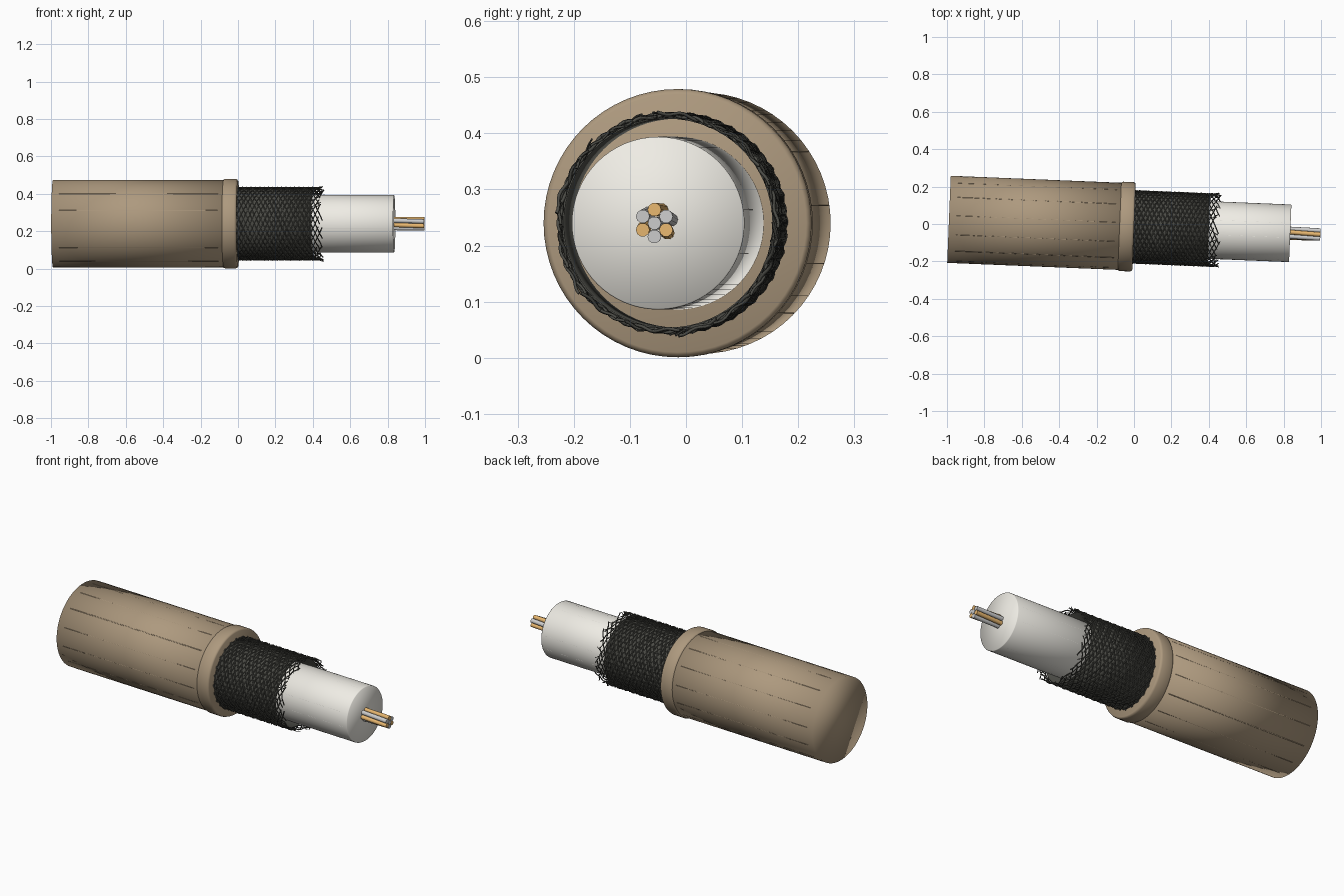
import bpy, bmesh, math, random
from mathutils import Matrix, Vector

if "Cube" in bpy.data.objects:
    bpy.data.objects.remove(bpy.data.objects["Cube"])

random.seed(4)
# The cable axis lies along local x and is turned slightly about z
PLACE = Matrix.Translation((0, -0.0155, 0.24)) @ Matrix.Rotation(-math.atan(0.041), 4, 'Z')


def material(name, rgb):
    m = bpy.data.materials.new(name)
    m.diffuse_color = (*rgb, 1)
    m.use_nodes = True
    m.node_tree.nodes["Principled BSDF"].inputs["Base Color"].default_value = m.diffuse_color
    return m


TAN = material("tan_rubber", (0.42, 0.32, 0.21))
WHITE = material("white_plastic", (0.86, 0.84, 0.78))
DARK = material("dark_metal", (0.07, 0.07, 0.06))
COPPER = material("copper", (0.80, 0.47, 0.16))
SILVER = material("silver", (0.62, 0.62, 0.62))


def lathe(name, profile, mat, sides=64, closed=False):
    """Turn an (x, radius) profile round the cable axis; open ends are capped."""
    bm = bmesh.new()
    rings = []
    for x, r in profile:
        rings.append([bm.verts.new((x, r * math.cos(a), r * math.sin(a)))
                      for a in (2 * math.pi * i / sides for i in range(sides))])
    pairs = list(zip(rings, rings[1:]))
    if closed:
        pairs.append((rings[-1], rings[0]))
    for a, b in pairs:
        for i in range(sides):
            j = (i + 1) % sides
            bm.faces.new((a[i], a[j], b[j], b[i]))
    if not closed:
        bm.faces.new(rings[0])
        bm.faces.new(rings[-1])
    bmesh.ops.recalc_face_normals(bm, faces=bm.faces)
    for f in bm.faces:
        f.smooth = True
    me = bpy.data.meshes.new(name)
    bm.to_mesh(me)
    bm.free()
    me.materials.append(mat)
    ob = bpy.data.objects.new(name, me)
    ob.matrix_world = PLACE
    bpy.context.collection.objects.link(ob)
    return ob


def wires(name, paths, radius, mat, res=0):
    """Round wires that follow lists of points."""
    cu = bpy.data.curves.new(name, 'CURVE')
    cu.dimensions = '3D'
    cu.bevel_depth = radius
    cu.bevel_resolution = res
    cu.use_fill_caps = True
    for pts in paths:
        sp = cu.splines.new('POLY')
        sp.points.add(len(pts) - 1)
        for p, co in zip(sp.points, pts):
            p.co = (*co, 1)
        sp.use_smooth = True
    cu.materials.append(mat)
    ob = bpy.data.objects.new(name, cu)
    ob.matrix_world = PLACE
    bpy.context.collection.objects.link(ob)
    return ob


def polar(x, r, a):
    return Vector((x, r * math.cos(a), r * math.sin(a)))


# Outer jacket and its end collar
lathe("outer_jacket", [(-0.99, 0.233), (-0.03, 0.233)], TAN)
lathe("jacket_collar", [(-0.08, 0.225), (-0.076, 0.236), (-0.068, 0.239),
                        (-0.012, 0.239), (-0.004, 0.236), (0, 0.230)], TAN)

# Faint lengthwise ribs on jacket and insulation
wires("jacket_ribs", [[polar(-0.95, 0.2312, a), polar(-0.10, 0.2312, a)]
                      for a in (2 * math.pi * (i + 0.3) / 14 for i in range(14))], 0.0025, TAN)
wires("insulation_ribs", [[polar(0.42, 0.1522, a), polar(0.81, 0.1522, a)]
                          for a in (2 * math.pi * (i + 0.3) / 12 for i in range(12))], 0.002, WHITE)

# White insulation core
lathe("insulation", [(-0.02, 0.154), (0.832, 0.154), (0.836, 0.152)], WHITE)

# Braided shield: thin sleeve with two crossing sets of woven helical wires
lathe("shield_sleeve", [(-0.02, 0.189), (0.40, 0.189), (0.40, 0.186), (-0.02, 0.186)],
      DARK, closed=True)
N, STEPS, TURN = 24, 130, 11.2
braid = []
for side in (1, -1):
    for i in range(N):
        end = random.uniform(0.425, 0.462)
        flare = random.uniform(-0.004, 0.008)
        pts = []
        for k in range(STEPS + 1):
            x = -0.01 + (end + 0.01) * k / STEPS
            swing = TURN * x
            weave = side * 0.0028 * math.cos(N * swing + i * math.pi)
            loose = max(0, (x - 0.40) / 0.06) ** 2
            pts.append(polar(x, 0.1925 + weave + flare * loose,
                             2 * math.pi * i / N + side * swing))
        braid.append(pts)
wires("shield_braid", braid, 0.0032, DARK)

# Frayed loose ends of the shield
frays = []
for i in range(16):
    a = random.uniform(0, 2 * math.pi)
    d = random.choice((-1, 1))
    frays.append([polar(0.39 + 0.02 * t, 0.193 + 0.003 * t * random.random(), a + d * 0.06 * t)
                  for t in range(4)])
wires("shield_frays", frays, 0.002, DARK)

# Conductor: a centre strand with six strands gently twisted round it
wires("strand_centre", [[(0.78, 0, 0), (0.998, 0, 0)]], 0.012, SILVER, 3)
for name, mat, first in (("copper_strands", COPPER, 0), ("silver_strands", SILVER, 1)):
    wires(name, [[polar(0.78 + 0.0217 * k, 0.024,
                        math.pi / 2 + math.pi / 3 * i + 0.035 * (k - 10))
                  for k in range(11)] for i in range(first, 6, 2)], 0.0122, mat, 3)
